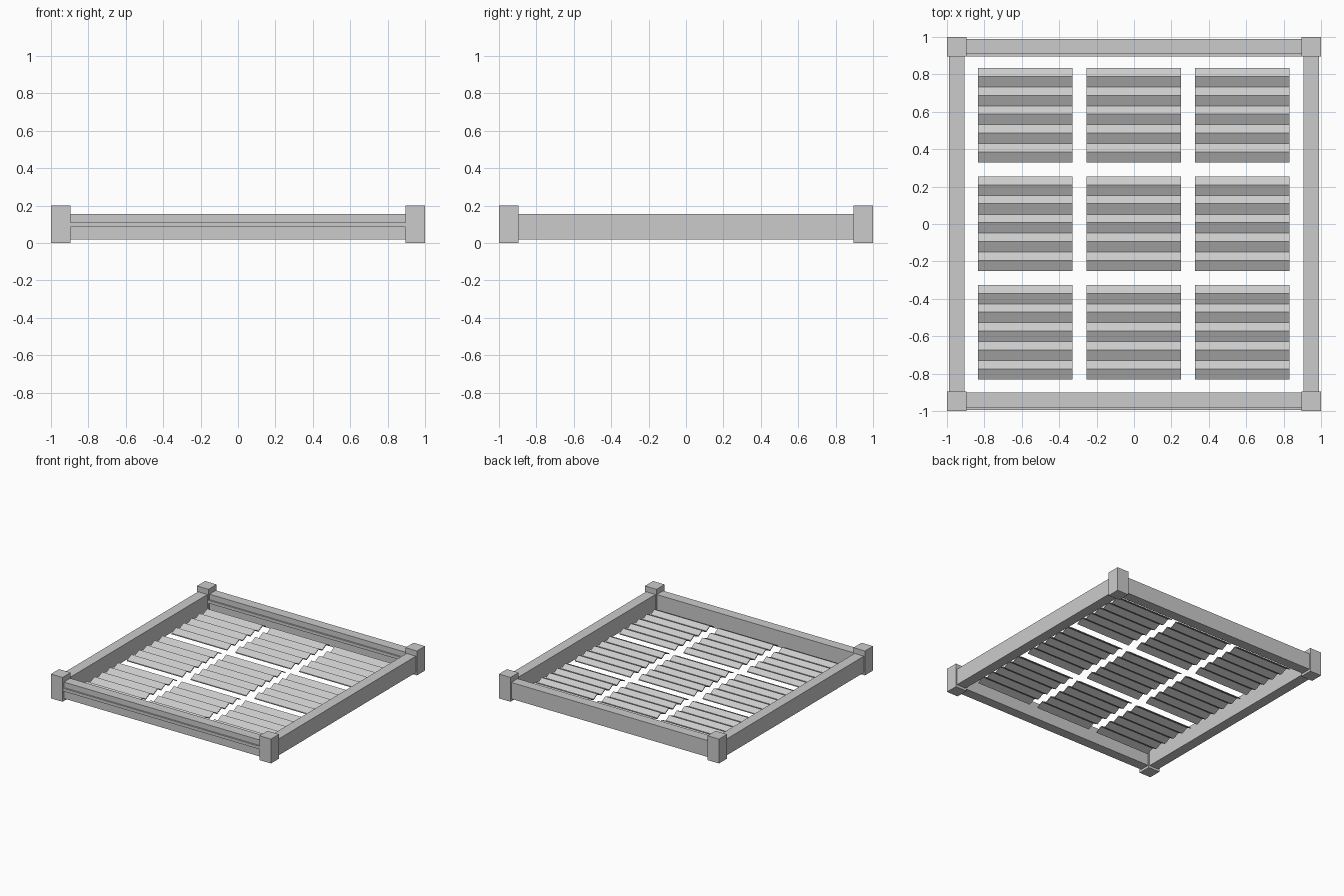
import bpy

if "Cube" in bpy.data.objects:
    bpy.data.objects.remove(bpy.data.objects["Cube"])


def box(name, x0, x1, y0, y1, z0, z1):
    bpy.ops.mesh.primitive_cube_add(size=1, location=((x0 + x1) / 2, (y0 + y1) / 2, (z0 + z1) / 2))
    ob = bpy.context.object
    ob.name = name
    ob.scale = (x1 - x0, y1 - y0, z1 - z0)
    return ob


# corner posts
for sx, nx in ((-1, "left"), (1, "right")):
    for sy, ny in ((-1, "front"), (1, "back")):
        xs = sorted((sx, sx * 0.895))
        ys = sorted((sy, sy * 0.895))
        box(f"corner_post_{ny}_{nx}", *xs, *ys, 0, 0.2)

# side rails
box("left_rail", -0.99, -0.905, -0.895, 0.895, 0.02, 0.155)
box("right_rail", 0.905, 0.99, -0.895, 0.895, 0.02, 0.155)

# front and back rails, each with a raised strip on the forward face
for name, y in (("front", -0.982), ("back", 0.908)):
    box(f"{name}_rail", -0.895, 0.895, y, y + 0.082, 0.02, 0.155)
    strip = box(f"{name}_strip", -0.895, 0.895, y - 0.012, y, 0.085, 0.11)


# corrugated panels: folded thin sheet, five ridges each
def panel(name, cx, cy):
    pitch, length = 0.1012, 0.505
    low, high, thick = 0.072, 0.098, 0.008
    y = cy + length / 2
    top = [(y, low)]
    for i in range(5):
        top += [(y - i * pitch - 0.045, high), (y - (i + 1) * pitch, low)]
    n = len(top)
    verts = [(cx + dx, py, pz - dz) for dx in (-length / 2, length / 2)
             for dz in (0, thick) for py, pz in top]
    faces = []
    for i in range(n - 1):
        a, b, c, d = i, n + i, 2 * n + i, 3 * n + i
        faces += [(a, a + 1, c + 1, c), (b, d, d + 1, b + 1),
                  (a, b, b + 1, a + 1), (c, c + 1, d + 1, d)]
    faces += [(0, 2 * n, 3 * n, n), (n - 1, 2 * n - 1, 4 * n - 1, 3 * n - 1)]
    mesh = bpy.data.meshes.new(name)
    mesh.from_pydata(verts, [], faces)
    ob = bpy.data.objects.new(name, mesh)
    bpy.context.collection.objects.link(ob)


for row in range(3):
    for col in range(3):
        panel(f"corrugated_panel_{row}_{col}", (col - 1) * 0.58 - 0.001, (row - 1) * 0.58 + 0.002)
